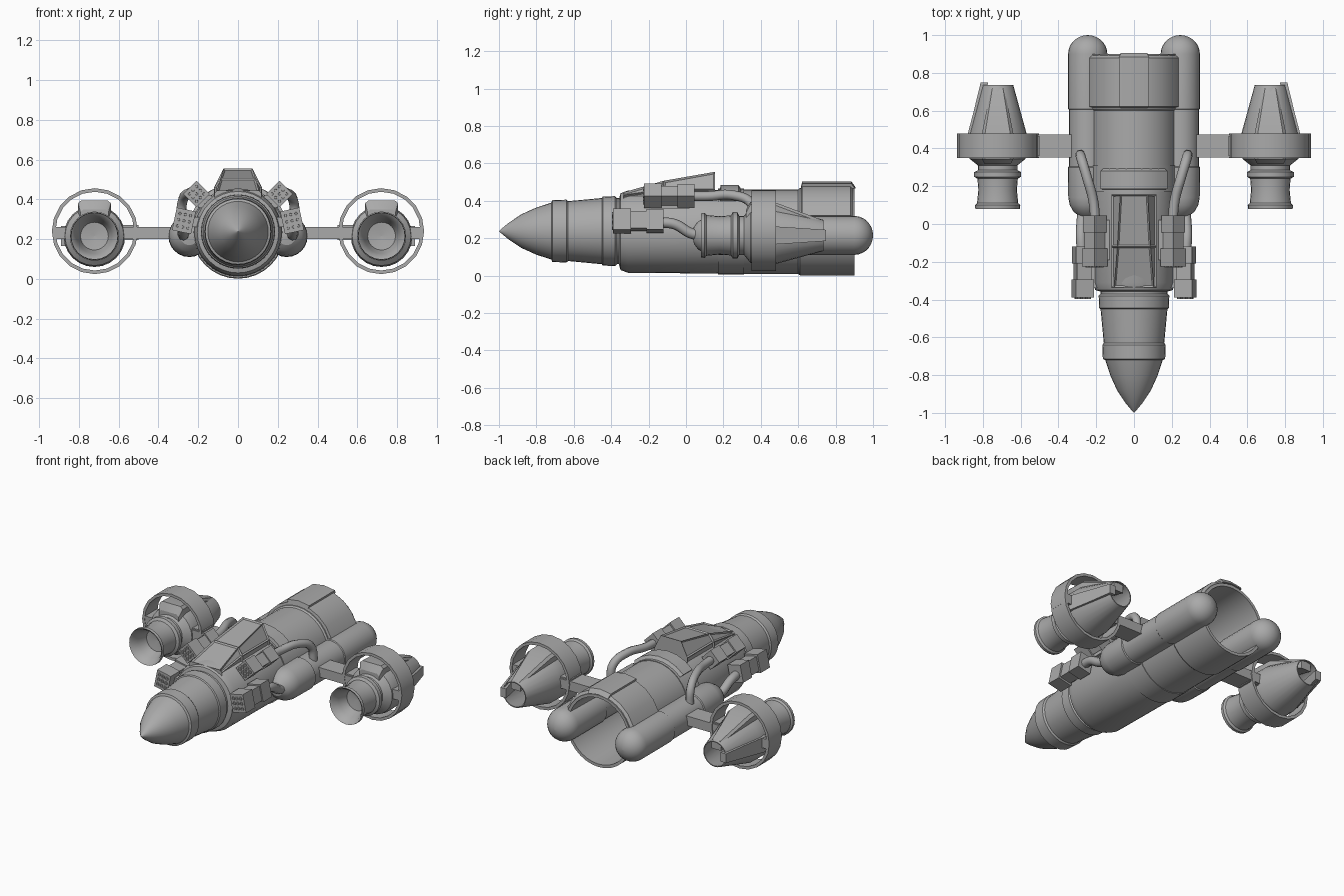
import bpy, bmesh, math
from mathutils import Vector

cube = bpy.data.objects.get("Cube")
if cube:
    bpy.data.objects.remove(cube, do_unlink=True)

grey = bpy.data.materials.new("hull_grey")
grey.use_nodes = True
grey.diffuse_color = (0.4, 0.4, 0.4, 1)
grey.node_tree.nodes["Principled BSDF"].inputs["Base Color"].default_value = (0.4, 0.4, 0.4, 1)
AXIS_Z = 0.235


def loft(name, sections, mirror=False, around=False, inset=0):
    """Skin a list of equal-length loops; around=True joins last to first."""
    bm = bmesh.new()
    loops = [[bm.verts.new(p) for p in s] for s in sections]
    n = len(loops[0])
    sides = []
    pairs = list(zip(loops, loops[1:]))
    if around:
        pairs.append((loops[-1], loops[0]))
    for a, b in pairs:
        for i in range(n):
            j = (i + 1) % n
            sides.append(bm.faces.new((a[i], a[j], b[j], b[i])))
    if not around:
        bm.faces.new(loops[0])
        bm.faces.new(loops[-1])
    bmesh.ops.remove_doubles(bm, verts=bm.verts, dist=0.0001)
    bmesh.ops.recalc_face_normals(bm, faces=bm.faces)
    if inset:
        panes = [f for f in sides if f.is_valid and f.normal.z > -0.5]
        bmesh.ops.inset_individual(bm, faces=panes, thickness=inset, depth=-0.008)
    mesh = bpy.data.meshes.new(name)
    bm.to_mesh(mesh)
    bm.free()
    ob = bpy.data.objects.new(name, mesh)
    bpy.context.collection.objects.link(ob)
    mesh.materials.append(grey)
    bpy.ops.object.select_all(action='DESELECT')
    ob.select_set(True)
    bpy.context.view_layer.objects.active = ob
    bpy.ops.object.shade_smooth_by_angle(angle=math.radians(28))
    if mirror:
        ob.modifiers.new("mirror", 'MIRROR')
    return ob


def lathe(name, profile, x=0, z=AXIS_Z, sides=24, mirror=False, ring=False):
    """Turn (y, radius) points about an axis along y."""
    turns = [2 * math.pi * i / sides for i in range(sides)]
    loops = [[Vector((x + max(r, 0.0005) * math.sin(t), y, z + max(r, 0.0005) * math.cos(t)))
              for t in turns] for y, r in profile]
    return loft(name, loops, mirror, ring)


def arc_plate(name, y0, y1, r0, r1, half_angle, steps):
    """Curved plate lying over the top of the hull."""
    loops = []
    for i in range(steps + 1):
        t = math.radians(half_angle * (2 * i / steps - 1))
        loops.append([(r * math.sin(t), y, AXIS_Z + r * math.cos(t))
                      for r, y in ((r0, y0), (r1, y0 + 0.006), (r1, y1 - 0.02), (r0, y1))])
    return loft(name, loops)


def box(name, x0, x1, y0, y1, z0, z1, mirror=True):
    return loft(name, [[(x0, y, z0), (x1, y, z0), (x1, y, z1), (x0, y, z1)]
                       for y in (y0, y1)], mirror)


def pipe(name, points, radius):
    for side, label in ((1, "left"), (-1, "right")):
        curve = bpy.data.curves.new(label + "_" + name, 'CURVE')
        curve.dimensions = '3D'
        curve.bevel_depth = radius
        curve.bevel_resolution = 2
        curve.resolution_u = 6
        curve.use_fill_caps = True
        spline = curve.splines.new('BEZIER')
        spline.bezier_points.add(len(points) - 1)
        for bp, (x, y, z) in zip(spline.bezier_points, points):
            bp.co = (side * x, y, z)
            bp.handle_left_type = bp.handle_right_type = 'AUTO'
        curve.materials.append(grey)
        bpy.context.collection.objects.link(bpy.data.objects.new(curve.name, curve))


def rocket_pod(name, x, z, tilt, y0, hw, hh):
    """Stepped launcher box with a grid of tubes in its front face."""
    c, s = math.cos(math.radians(tilt)), math.sin(math.radians(tilt))

    def place(u, v, y):
        return (x + u * c - v * s, y, z + u * s + v * c)
    steps = [(0, 1), (0.095, 1), (0.095, 0.8), (0.18, 0.8), (0.18, 0.95), (0.27, 0.95)]
    loft(name, [[place(a * hw * k, b * hh * k, y0 + d)
                 for a, b in ((-1, -1), (1, -1), (1, 1), (-1, 1))] for d, k in steps], True)
    for col in (-1, 0, 1):
        for row in (-1, 0, 1):
            px, _, pz = place(col * hw * 0.55, row * hh * 0.55, 0)
            lathe(name + "_tube", [(y0 + 0.002, 0.011), (y0 - 0.006, 0.011),
                                   (y0 - 0.006, 0.007), (y0 - 0.001, 0.006)],
                  px, pz, 8, True)


# Nose and forward fuselage
lathe("nose_cone", [(-1, 0), (-0.985, 0.014), (-0.95, 0.043), (-0.88, 0.09), (-0.8, 0.126),
                    (-0.72, 0.152), (-0.715, 0.165), (-0.64, 0.168), (-0.63, 0.16),
                    (-0.45, 0.177), (-0.445, 0.184), (-0.38, 0.187), (-0.37, 0.177),
                    (-0.33, 0.177)], z=0.238, sides=32)

# Main hull, hollow at the tail
lathe("hull_tube", [(-0.36, 0.17), (-0.35, 0.205), (-0.31, 0.22), (0.17, 0.224), (0.17, 0.23),
                    (0.31, 0.23), (0.31, 0.226), (0.6, 0.226), (0.61, 0.234), (0.9, 0.234),
                    (0.9, 0.215), (0.15, 0.2), (0.15, 0)], sides=32)
arc_plate("tail_shell", 0.615, 0.9, 0.225, 0.252, 70, 8)
arc_plate("tail_top_plate", 0.615, 0.905, 0.24, 0.268, 17, 2)
arc_plate("spine_band", 0.18, 0.3, 0.22, 0.25, 45, 6)

# Cockpit canopy with recessed panes
canopy = [(-0.335, 0.118, 0.105, 0.445), (-0.12, 0.12, 0.088, 0.507), (0.155, 0.12, 0.073, 0.555)]
loft("canopy", [[(-b, y, 0.41), (b, y, 0.41), (b, y, min(0.46, top - 0.015)), (t, y, top),
                 (-t, y, top), (-b, y, min(0.46, top - 0.015))] for y, b, t, top in canopy],
     inset=0.012)

# Side tanks with domed ends
dome = [(0.9 + 0.1 * math.sin(a), 0.104 * math.cos(a))
        for a in (math.pi / 2 * i / 7 for i in range(8))]
lathe("side_tank", [(0.035, 0), (0.042, 0.045), (0.065, 0.075), (0.1, 0.095), (0.14, 0.103),
                    (0.3, 0.105), (0.305, 0.099), (0.605, 0.099), (0.61, 0.104)] + dome,
      0.245, 0.215, 24, True)

# Rocket pods and their mounts
rocket_pod("upper_pod", 0.208, 0.427, -45, -0.225, 0.047, 0.047)
rocket_pod("lower_pod", 0.272, 0.292, 12, -0.39, 0.049, 0.058)
box("lower_pod_mount", 0.18, 0.26, -0.34, -0.15, 0.26, 0.31)
box("upper_pod_mount", 0.13, 0.2, -0.19, 0.02, 0.36, 0.42)

# Feed pipes from the pods to the tanks
pipe("upper_pipe", [(0.205, 0.02, 0.425), (0.215, 0.12, 0.425), (0.25, 0.25, 0.43),
                    (0.28, 0.35, 0.385), (0.285, 0.37, 0.28)], 0.026)
pipe("lower_pipe", [(0.275, -0.14, 0.285), (0.28, -0.06, 0.275), (0.275, 0.03, 0.225),
                    (0.27, 0.1, 0.215)], 0.028)

# Wing pylons and engine rings
box("wing_pylon", 0.2, 0.93, 0.352, 0.475, 0.2, 0.262)
box("pylon_socket", 0.5, 0.6, 0.36, 0.465, 0.195, 0.27)
lathe("engine_ring", [(0.35, 0.216), (0.48, 0.216), (0.48, 0.198), (0.35, 0.198)],
      0.72, 0.24, 20, True, True)

# Engine: intake, collar, casing and open nozzle
lathe("engine", [(0.2, 0), (0.19, 0.07), (0.13, 0.088), (0.09, 0.106), (0.08, 0.118),
                 (0.1, 0.12), (0.11, 0.109), (0.18, 0.102), (0.24, 0.107), (0.25, 0.124),
                 (0.275, 0.124), (0.285, 0.104), (0.31, 0.104), (0.345, 0.148), (0.38, 0.155),
                 (0.48, 0.153), (0.735, 0.083), (0.735, 0.077), (0.5, 0.12), (0.5, 0)],
      0.722, 0.215, 24, True)
cowl = [(0.32, 0.07, 0.35), (0.345, 0.083, 0.395), (0.48, 0.083, 0.39), (0.72, 0.035, 0.3)]
loft("engine_cowl", [[(0.722 - w, y, top - 0.06), (0.722 + w, y, top - 0.06),
                      (0.722 + w, y, top - 0.015), (0.722 + w * 0.8, y, top),
                      (0.722 - w * 0.8, y, top), (0.722 - w, y, top - 0.015)]
                     for y, w, top in cowl], True)
# Outer fin along each nozzle
fin = [(0.44, 0.89, 0.05), (0.6, 0.848, 0.04), (0.748, 0.812, 0.03)]
loft("nozzle_fin", [[(x - 0.04, y, 0.215 - h), (x, y, 0.215 - h), (x, y, 0.215 + h),
                     (x - 0.04, y, 0.215 + h)] for y, x, h in fin], True)
